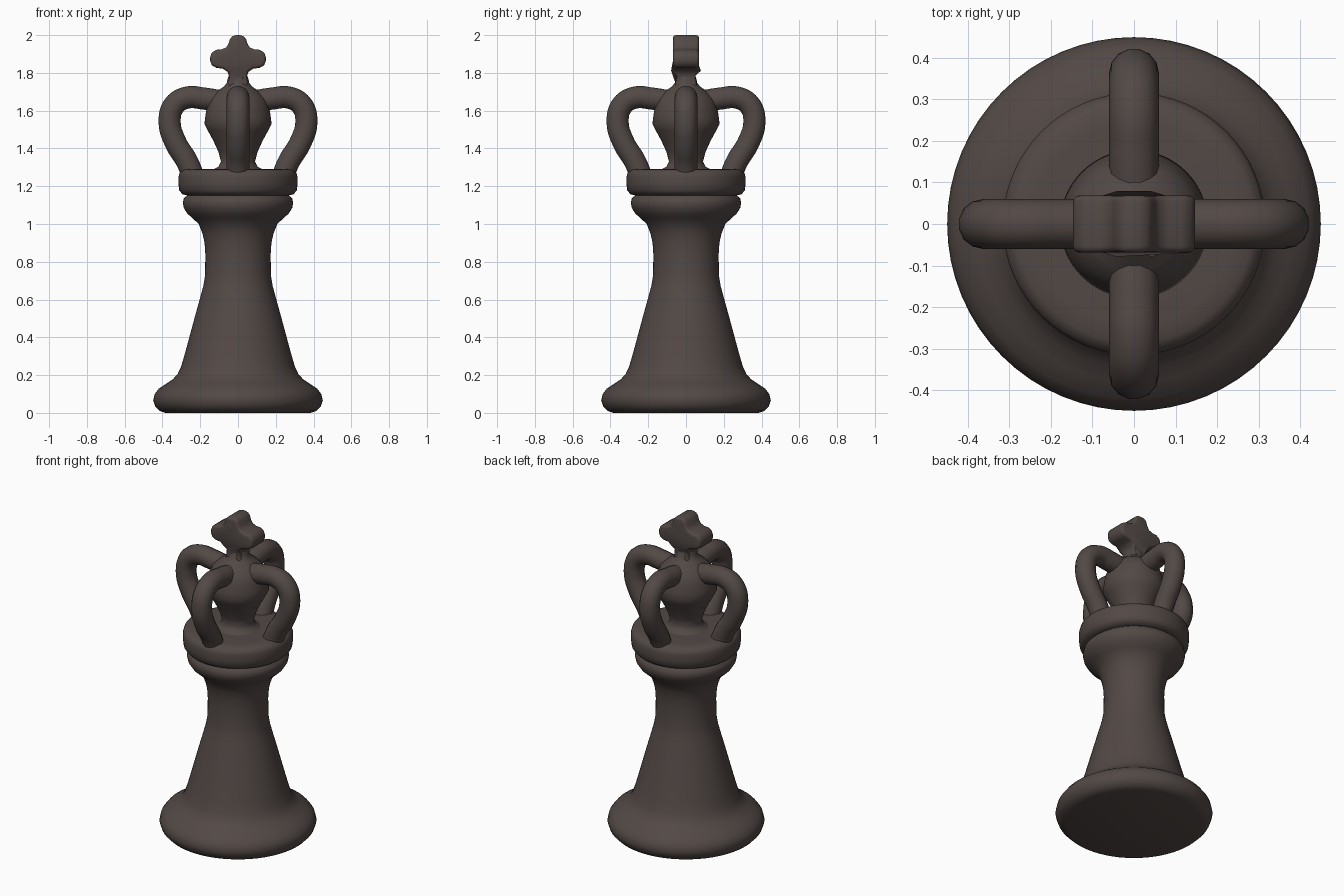
import bpy, bmesh, math
from mathutils import Vector

if "Cube" in bpy.data.objects:
    bpy.data.objects.remove(bpy.data.objects["Cube"])

mat = bpy.data.materials.new("dark_wood")
mat.diffuse_color = (0.085, 0.066, 0.06, 1)
mat.use_nodes = True
mat.node_tree.nodes["Principled BSDF"].inputs["Base Color"].default_value = mat.diffuse_color


def finish(name, mesh, angle=50):
    ob = bpy.data.objects.new(name, mesh)
    bpy.context.collection.objects.link(ob)
    mesh.materials.clear()
    mesh.materials.append(mat)
    bpy.ops.object.select_all(action='DESELECT')
    ob.select_set(True)
    bpy.context.view_layer.objects.active = ob
    bpy.ops.object.shade_smooth_by_angle(angle=math.radians(angle))
    return ob


def lathe(name, profile, segments=64):
    bm = bmesh.new()
    rings = []
    for r, z in profile:
        if r == 0:
            rings.append([bm.verts.new((0, 0, z))])
        else:
            rings.append([bm.verts.new((r * math.cos(2 * math.pi * i / segments),
                                        r * math.sin(2 * math.pi * i / segments), z))
                          for i in range(segments)])
    for a, b in zip(rings, rings[1:]):
        for i in range(segments):
            j = (i + 1) % segments
            if len(a) == 1:
                bm.faces.new((a[0], b[j], b[i]))
            elif len(b) == 1:
                bm.faces.new((a[i], a[j], b[0]))
            else:
                bm.faces.new((a[i], a[j], b[j], b[i]))
    bmesh.ops.recalc_face_normals(bm, faces=bm.faces)
    mesh = bpy.data.meshes.new(name)
    bm.to_mesh(mesh)
    bm.free()
    return finish(name, mesh)


# Base, tapering stem and lower collar
lathe("body", [
    (0, 0), (0.385, 0), (0.415, 0.01), (0.438, 0.034), (0.449, 0.067), (0.441, 0.1),
    (0.42, 0.128), (0.38, 0.155), (0.345, 0.178), (0.32, 0.205), (0.303, 0.24),
    (0.285, 0.3), (0.255, 0.41), (0.228, 0.51), (0.203, 0.6), (0.184, 0.67),
    (0.174, 0.73), (0.173, 0.84), (0.177, 0.9), (0.188, 0.95), (0.208, 1.0),
    (0.24, 1.03), (0.268, 1.055), (0.287, 1.085), (0.292, 1.11), (0.287, 1.135),
    (0.265, 1.155), (0.24, 1.165), (0, 1.165)])

# Crown band
lathe("crown_band", [
    (0, 1.15), (0.265, 1.15), (0.295, 1.158), (0.311, 1.178), (0.315, 1.21),
    (0.315, 1.25), (0.308, 1.275), (0.285, 1.289), (0.24, 1.292), (0, 1.29)])

# Bulb inside the crown, flaring into the neck of the cross
lathe("crown_bulb", [
    (0, 1.28), (0.14, 1.285), (0.105, 1.302), (0.09, 1.33), (0.103, 1.38),
    (0.13, 1.44), (0.16, 1.495), (0.178, 1.53), (0.173, 1.57), (0.165, 1.62),
    (0.148, 1.665), (0.115, 1.7), (0.08, 1.724), (0.06, 1.745), (0.052, 1.78), (0, 1.79)])

# Four crown arches swept along one path
path = [(0.235, 1.25), (0.272, 1.335), (0.33, 1.43), (0.362, 1.54), (0.337, 1.63),
        (0.27, 1.669), (0.18, 1.664), (0.09, 1.65), (0.0, 1.64)]
for k in range(4):
    a = k * math.pi / 2
    cu = bpy.data.curves.new("arch_path", 'CURVE')
    cu.dimensions = '3D'
    cu.bevel_depth = 0.06
    cu.bevel_resolution = 5
    cu.resolution_u = 6
    cu.use_fill_caps = True
    sp = cu.splines.new('BEZIER')
    sp.bezier_points.add(len(path) - 1)
    for p, (r, z) in zip(sp.bezier_points, path):
        p.co = Vector((r * math.cos(a), r * math.sin(a), z))
        p.handle_left_type = p.handle_right_type = 'AUTO'
    tmp = bpy.data.objects.new("arch_path", cu)
    bpy.context.collection.objects.link(tmp)
    dg = bpy.context.evaluated_depsgraph_get()
    mesh = bpy.data.meshes.new_from_object(tmp.evaluated_get(dg))
    bpy.data.objects.remove(tmp)
    finish("crown_arch_%d" % (k + 1), mesh)

# Cross: mirrored outline, extruded in depth with rounded rims
half = [(0.058, 1.72), (0.05, 1.75), (0.047, 1.78), (0.055, 1.805), (0.08, 1.822),
        (0.115, 1.827), (0.138, 1.84), (0.147, 1.862), (0.147, 1.885), (0.138, 1.908),
        (0.115, 1.922), (0.085, 1.925), (0.062, 1.935), (0.05, 1.955), (0.043, 1.978),
        (0.03, 1.994), (0.012, 2.0)]
outline = half + [(-x, z) for x, z in reversed(half)]
bm = bmesh.new()
face = bm.faces.new([bm.verts.new((x, -0.069, z)) for x, z in outline])
ext = bmesh.ops.extrude_face_region(bm, geom=[face], use_keep_orig=True)
for v in ext["geom"]:
    if isinstance(v, bmesh.types.BMVert):
        v.co.y = 0.069
# Narrow the neck in depth
for v in bm.verts:
    if v.co.z < 1.79:
        v.co.y *= 0.82
bmesh.ops.recalc_face_normals(bm, faces=bm.faces)
rims = [e for e in bm.edges if abs(e.verts[0].co.y - e.verts[1].co.y) < 0.05]
bmesh.ops.bevel(bm, geom=rims, offset=0.016, segments=3, profile=0.5, affect='EDGES')
mesh = bpy.data.meshes.new("cross")
bm.to_mesh(mesh)
bm.free()
finish("cross", mesh)
